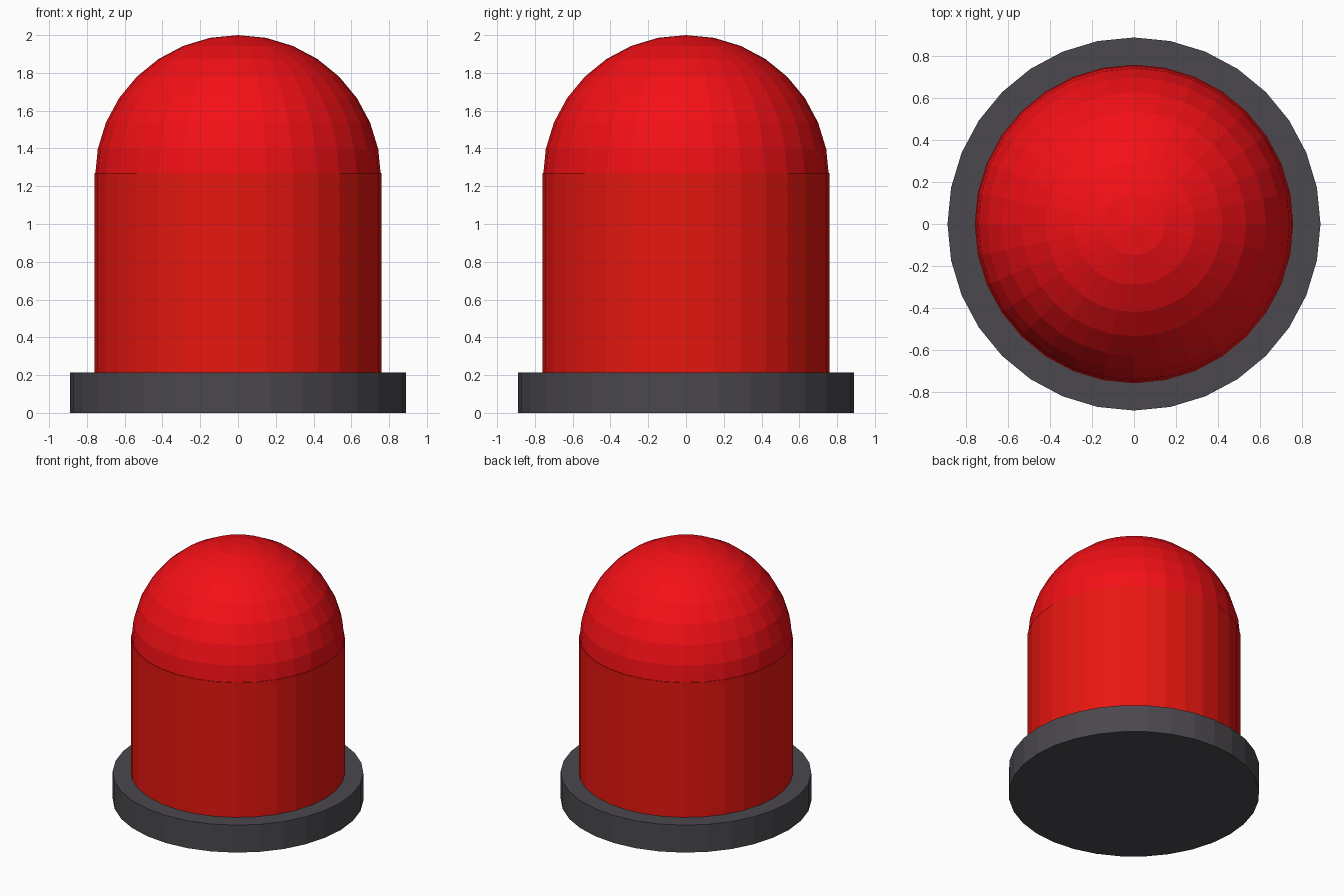
import bpy, bmesh, math

if "Cube" in bpy.data.objects:
    bpy.data.objects.remove(bpy.data.objects["Cube"])

SIDES = 32


def material(name, color):
    m = bpy.data.materials.new(name)
    m.diffuse_color = (*color, 1)
    m.use_nodes = True
    m.node_tree.nodes["Principled BSDF"].inputs["Base Color"].default_value = m.diffuse_color
    return m


def lathe(name, profile, mat):
    """Revolve (radius, z) points around z; radius 0 gives a pole, open ends are capped."""
    bm = bmesh.new()
    rings = []
    for r, z in profile:
        if r < 1e-6:
            rings.append([bm.verts.new((0, 0, z))])
        else:
            rings.append([bm.verts.new((r * math.cos(math.tau * i / SIDES),
                                        r * math.sin(math.tau * i / SIDES), z))
                          for i in range(SIDES)])
    for lo, hi in zip(rings, rings[1:]):
        for i in range(SIDES):
            j = (i + 1) % SIDES
            if len(hi) == 1:
                bm.faces.new((lo[i], lo[j], hi[0]))
            else:
                bm.faces.new((lo[i], lo[j], hi[j], hi[i]))
    bm.faces.new(rings[0][::-1])
    if len(rings[-1]) > 1:
        bm.faces.new(rings[-1])
    me = bpy.data.meshes.new(name)
    bm.to_mesh(me)
    bm.free()
    me.materials.append(mat)
    ob = bpy.data.objects.new(name, me)
    bpy.context.collection.objects.link(ob)
    return ob


dark = material("dark_grey", (0.07, 0.065, 0.075))
red = material("lens_red", (0.8, 0.008, 0.005))
dome_red = material("dome_red", (0.9, 0.005, 0.008))

# Round mounting base
lathe("base", [(0.89, 0), (0.89, 0.215)], dark)

# Straight lens body
lathe("lens_body", [(0.76, 0.215), (0.76, 1.27)], red)

# Domed cap, sunk slightly into the body
steps = 8
lathe("lens_dome", [(0.757 * math.cos(math.pi / 2 * k / steps),
                     1.25 + 0.75 * math.sin(math.pi / 2 * k / steps))
                    for k in range(steps + 1)], dome_red)
